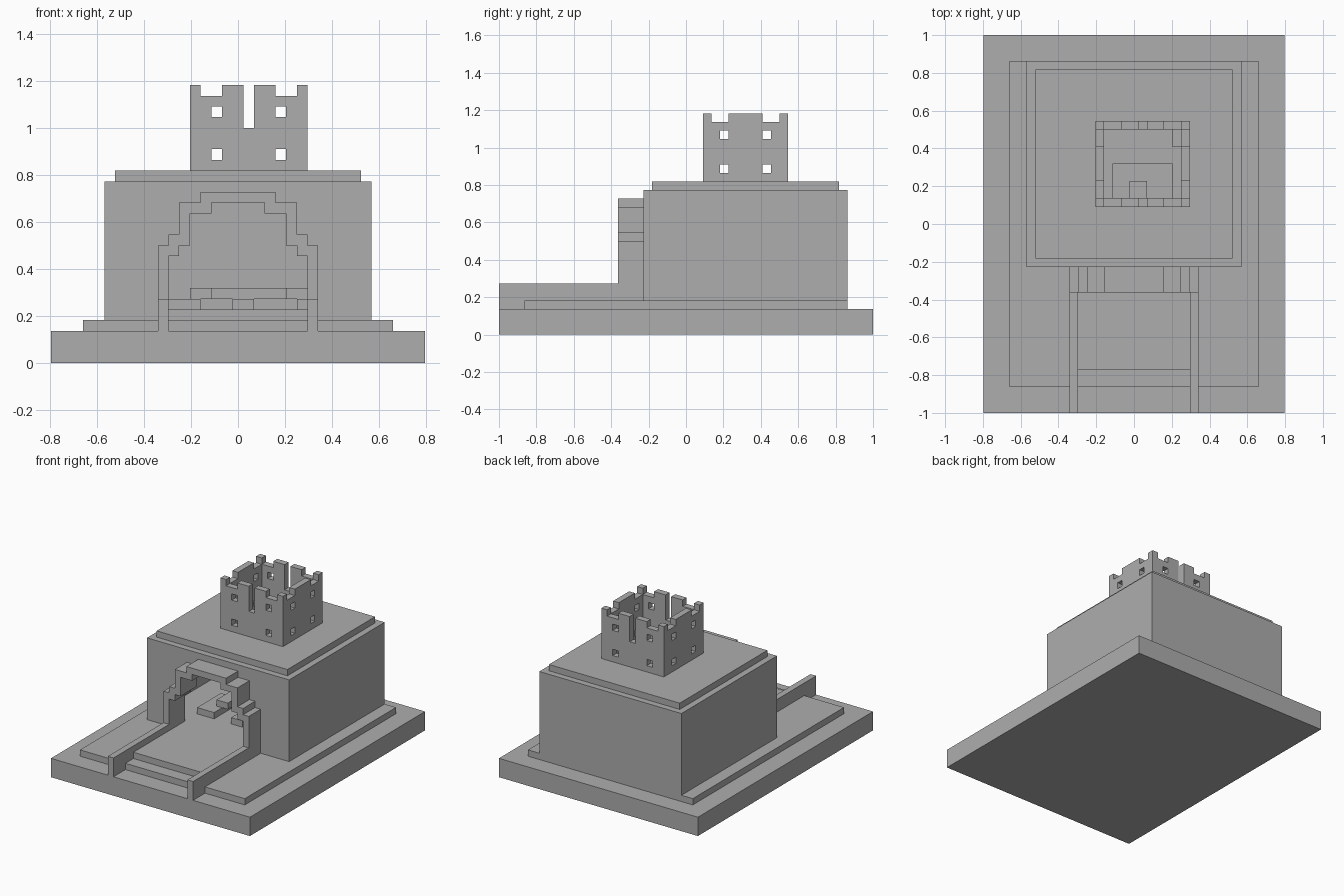
import bpy, bmesh
from mathutils import Vector

U = 1 / 22  # size of one building block

if "Cube" in bpy.data.objects:
    bpy.data.objects.remove(bpy.data.objects["Cube"], do_unlink=True)

stone = bpy.data.materials.new("grey_stone")
stone.use_nodes = True
grey = (0.42, 0.42, 0.42, 1)
stone.diffuse_color = grey
stone.node_tree.nodes["Principled BSDF"].inputs["Base Color"].default_value = grey


def finish(name, bm):
    bmesh.ops.recalc_face_normals(bm, faces=bm.faces)
    mesh = bpy.data.meshes.new(name)
    bm.to_mesh(mesh)
    bm.free()
    mesh.materials.append(stone)
    obj = bpy.data.objects.new(name, mesh)
    bpy.context.collection.objects.link(obj)
    return obj


def box(name, x, y, z):
    """Box from ranges measured in blocks."""
    bm = bmesh.new()
    bmesh.ops.create_cube(bm, size=1)
    for v in bm.verts:
        v.co = Vector([(a + b) / 2 + c * (b - a) for (a, b), c in zip((x, y, z), v.co)]) * U
    return finish(name, bm)


def prism(name, outline, y):
    """Front outline in blocks, extruded along y."""
    bm = bmesh.new()
    face = bm.faces.new([bm.verts.new((a * U, y[0] * U, b * U)) for a, b in outline])
    ext = bmesh.ops.extrude_face_region(bm, geom=[face])
    verts = [g for g in ext["geom"] if isinstance(g, bmesh.types.BMVert)]
    bmesh.ops.translate(bm, verts=verts, vec=(0, (y[1] - y[0]) * U, 0))
    return finish(name, bm)


def cut(obj, cutters):
    """Subtract the cutters and bake the result."""
    for c in cutters:
        c.hide_render = True
        mod = obj.modifiers.new("cut", "BOOLEAN")
        mod.operation = "DIFFERENCE"
        mod.solver = "EXACT"
        mod.object = c
    graph = bpy.context.evaluated_depsgraph_get()
    mesh = bpy.data.meshes.new_from_object(obj.evaluated_get(graph))
    obj.modifiers.clear()
    obj.data = mesh
    for c in cutters:
        bpy.data.objects.remove(c, do_unlink=True)


def mirrored(half):
    return half + [(-a, b) for a, b in reversed(half)]


# Stepped base
box("base", (-17.5, 17.5), (-22, 22), (0, 3))
box("terrace", (-14.5, 14.5), (-19, 19), (3, 4))

# Raised path and its low side walls
box("path", (-6.5, 6.5), (-17, -4), (4, 5))
for side, x in (("left", (6.5, 7.5)), ("right", (-7.5, -6.5))):
    box(side + "_path_wall", x, (-22, -8), (3, 6))

# Stepped entrance arch
outer = [(7.5, 3), (7.5, 11), (6.5, 11), (6.5, 12), (5.5, 12), (5.5, 15), (3.5, 15), (3.5, 16)]
inner = [(6.5, 3), (6.5, 10), (5.5, 10), (5.5, 11), (4.5, 11), (4.5, 14), (2.5, 14), (2.5, 15)]
prism("entrance_arch", mirrored(outer) + mirrored(inner)[::-1], (-8, -5))

# Hollow hall: front wall follows the arch opening
wall = [(12.5, 4), (12.5, 17)]
opening = [(6.5, 4)] + inner[1:]
prism("hall_front_wall", mirrored(wall) + mirrored(opening)[::-1], (-5, -4))
box("hall_back_wall", (-12.5, 12.5), (18, 19), (4, 17))
for side, x in (("left", (11.5, 12.5)), ("right", (-12.5, -11.5))):
    box(side + "_hall_wall", x, (-4, 18), (4, 17))
box("hall_floor", (-11.5, 11.5), (-4, 18), (4, 5))

# Roof slab, open below the tower
roof = box("roof", (-11.5, 11.5), (-4, 18), (17, 18))
cut(roof, [box("shaft", (-3.5, 5.5), (3, 11), (16, 19))])

# Stone slabs inside the hall
box("low_slab_right", (-6.5, -3.5), (-1, 5), (5, 6))
box("low_slab_middle", (-0.5, 1.5), (-1, 5), (5, 6))
box("low_slab_left", (5.5, 8.5), (-1, 5), (5, 6))
box("high_slab_right", (-4.5, -2.5), (1, 11), (6, 7))
box("high_slab_left", (4.5, 6.5), (3, 9), (6, 7))
box("high_slab_back", (-2.5, 4.5), (7, 11), (6, 7))

# Square tower with battlements, slots and windows
tower = box("tower", (-4.5, 6.5), (2, 12), (18, 26))
cutters = [box("tower_inside", (-3.5, 5.5), (3, 11), (17, 27))]
across_x, across_y = (-6, 8), (1, 13)
for x in ((-3.5, -1.5), (3.5, 5.5)):
    cutters.append(box("gap", x, across_y, (25, 27)))
for y in ((3, 5), (9, 11)):
    cutters.append(box("gap", across_x, y, (25, 27)))
cutters.append(box("slot", (0.5, 1.5), across_y, (22, 27)))
for z in (19, 23):
    for x in (-2.5, 3.5):
        cutters.append(box("window", (x, x + 1), across_y, (z, z + 1)))
    for y in (4, 9):
        cutters.append(box("window", across_x, (y, y + 1), (z, z + 1)))
cut(tower, cutters)
